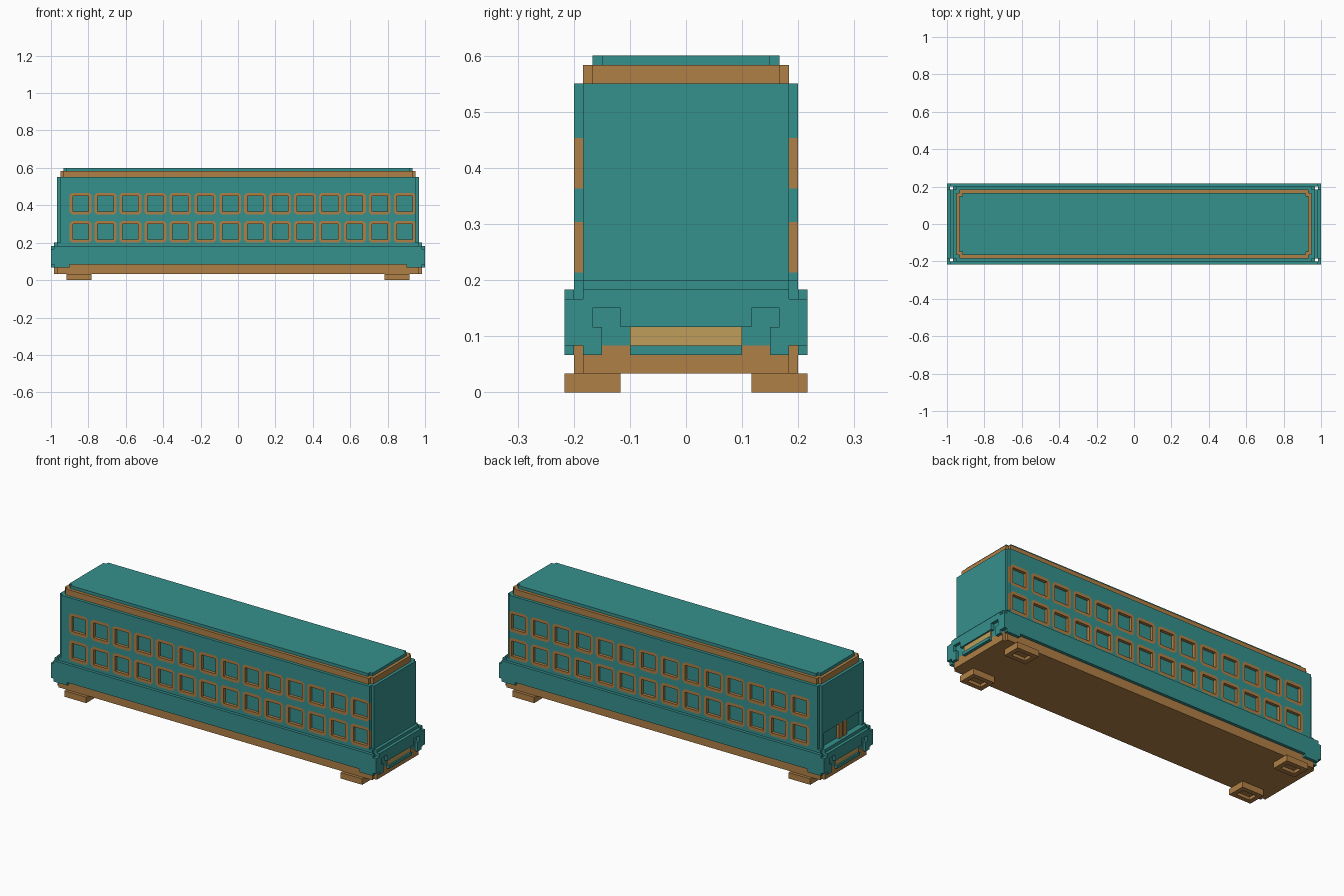
import bpy, bmesh
from mathutils import Vector

if "Cube" in bpy.data.objects:
    bpy.data.objects.remove(bpy.data.objects["Cube"], do_unlink=True)

U = 1 / 60  # one block unit


def material(name, rgb):
    m = bpy.data.materials.new(name)
    m.use_nodes = True
    m.diffuse_color = (*rgb, 1)
    m.node_tree.nodes["Principled BSDF"].inputs["Base Color"].default_value = (*rgb, 1)
    return m


TEAL = material("teal", (0.036, 0.278, 0.265))
BROWN = material("brown", (0.434, 0.216, 0.061))
TAN = material("tan", (0.52, 0.342, 0.102))


def box(x0, x1, y0, y1, z0, z1):
    """Box as a prism: outline in x and z, extruded along y."""
    return [(x0, z0), (x1, z0), (x1, z1), (x0, z1)], y0, y1


def notched(x, y, z0, z1):
    """Centred block whose upright corners are cut by one unit."""
    return [box(-x, x, -y + 1, y - 1, z0, z1),
            box(-x + 1, x - 1, y - 1, y, z0, z1),
            box(-x + 1, x - 1, -y, -y + 1, z0, z1)]


def both_sides(prisms):
    return prisms + [(p, -b, -a) for p, a, b in prisms]


def flip_x(prisms):
    return [([(-x, z) for x, z in p], a, b) for p, a, b in prisms]


def build(name, prisms, mat):
    bm = bmesh.new()
    for outline, y0, y1 in prisms:
        face = bm.faces.new([bm.verts.new(Vector((x, y0, z)) * U) for x, z in outline])
        ext = bmesh.ops.extrude_face_region(bm, geom=[face])
        moved = [v for v in ext["geom"] if isinstance(v, bmesh.types.BMVert)]
        bmesh.ops.translate(bm, vec=(0, (y1 - y0) * U, 0), verts=moved)
        if not face.is_valid:
            continue
    # close any open end left by the extrusion
    bmesh.ops.holes_fill(bm, edges=[e for e in bm.edges if e.is_boundary], sides=0)
    bmesh.ops.recalc_face_normals(bm, faces=bm.faces[:])
    mesh = bpy.data.meshes.new(name)
    bm.to_mesh(mesh)
    bm.free()
    mesh.materials.append(mat)
    ob = bpy.data.objects.new(name, mesh)
    bpy.context.collection.objects.link(ob)
    return ob


# Undercarriage and hollow feet
build("base_plate", notched(59, 12, 2, 5), BROWN)
for xn, x0 in (("rear", -55), ("front", 47)):
    x1 = x0 + 8
    foot = [box(x0, x1, 7, 13, 1, 2),
            box(x0, x0 + 1.5, 7, 13, 0, 1), box(x1 - 1.5, x1, 7, 13, 0, 1),
            box(x0 + 1.5, x1 - 1.5, 7, 8.5, 0, 1),
            box(x0 + 1.5, x1 - 1.5, 11.5, 13, 0, 1)]
    build(xn + "_feet", both_sides(foot), BROWN)

# Lower skirt, with raised lower edge between the ends
build("skirt_core", notched(59, 12, 5, 12), TEAL)
build("skirt_sides", both_sides([box(-59, 59, 12, 13, 5, 11),
                                 box(-59, -54, 12, 13, 4, 5),
                                 box(54, 59, 12, 13, 4, 5)]), TEAL)

# Bumper plates with an open hooked groove and a tan bar
bumper = [box(59, 60, -6, 6, 4, 5), box(59, 60, -7, 7, 7, 11)]
bumper += both_sides([box(59, 60, 7, 10, 9, 11), box(59, 60, 9, 10, 4, 7),
                      box(59, 60, 10, 11, 4, 11), box(59, 60, 11, 13, 5, 10)])
bar = [box(59, 59.5, -6, 6, 5, 7)]
build("front_bumper", bumper, TEAL)
build("rear_bumper", flip_x(bumper), TEAL)
build("front_bumper_bar", bar, TAN)
build("rear_bumper_bar", flip_x(bar), TAN)

# Body core and end walls; the rear wall has two recessed panes
build("body_core", [box(-57, 57, -11, 11, 12, 33)], TEAL)
build("front_wall", [box(57, 58, -11, 11, 12, 33)], TEAL)
build("rear_wall", [box(-58, -57, -11, 11, 17, 33),
                    box(-58, -57, -11, -10, 12, 17),
                    box(-58, -57, 10, 11, 12, 17)], TEAL)
build("rear_posts", both_sides([box(-58, -57, 0.25, 2, 12, 17)]), BROWN)

# Side walls around two rows of windows
COLS = [-54 + 8 * i for i in range(14)]
ROWS = [12, 21]
wall = [box(-57, 57, 11, 12, 19, 21), box(-57, 57, 11, 12, 28, 33)]
for z in ROWS:
    wall.append(box(-57, -54, 11, 12, z, z + 7))
    wall += [box(x - 1, x, 11, 12, z, z + 7) for x in COLS[1:]]

# Window frames: one mitred side turned four times, corners cut
C = 0.8
M = 3.5 - C / 2
SIDE = [(-2.5, 2.5), (2.5, 2.5), (M, M), (3.5 - C, 3.5), (C - 3.5, 3.5), (-M, M)]
CORNER = [(3.5, 3.5), (3.5 - C, 3.5), (3.5, 3.5 - C)]


def turned(points, times, cx, cz):
    for _ in range(times):
        points = [(-z, x) for x, z in points]
    return [(x + cx, z + cz) for x, z in points]


frames = []
for x in COLS:
    for z in ROWS:
        for t in range(4):
            frames.append((turned(SIDE, t, x + 3.5, z + 3.5), 11, 12))
            wall.append((turned(CORNER, t, x + 3.5, z + 3.5), 11, 12))
build("side_walls", both_sides(wall), TEAL)
build("window_frames", both_sides(frames), BROWN)

# Roof trim and roof
build("roof_trim", notched(57, 11, 33, 35), BROWN)
build("roof", notched(56, 10, 35, 36), TEAL)
